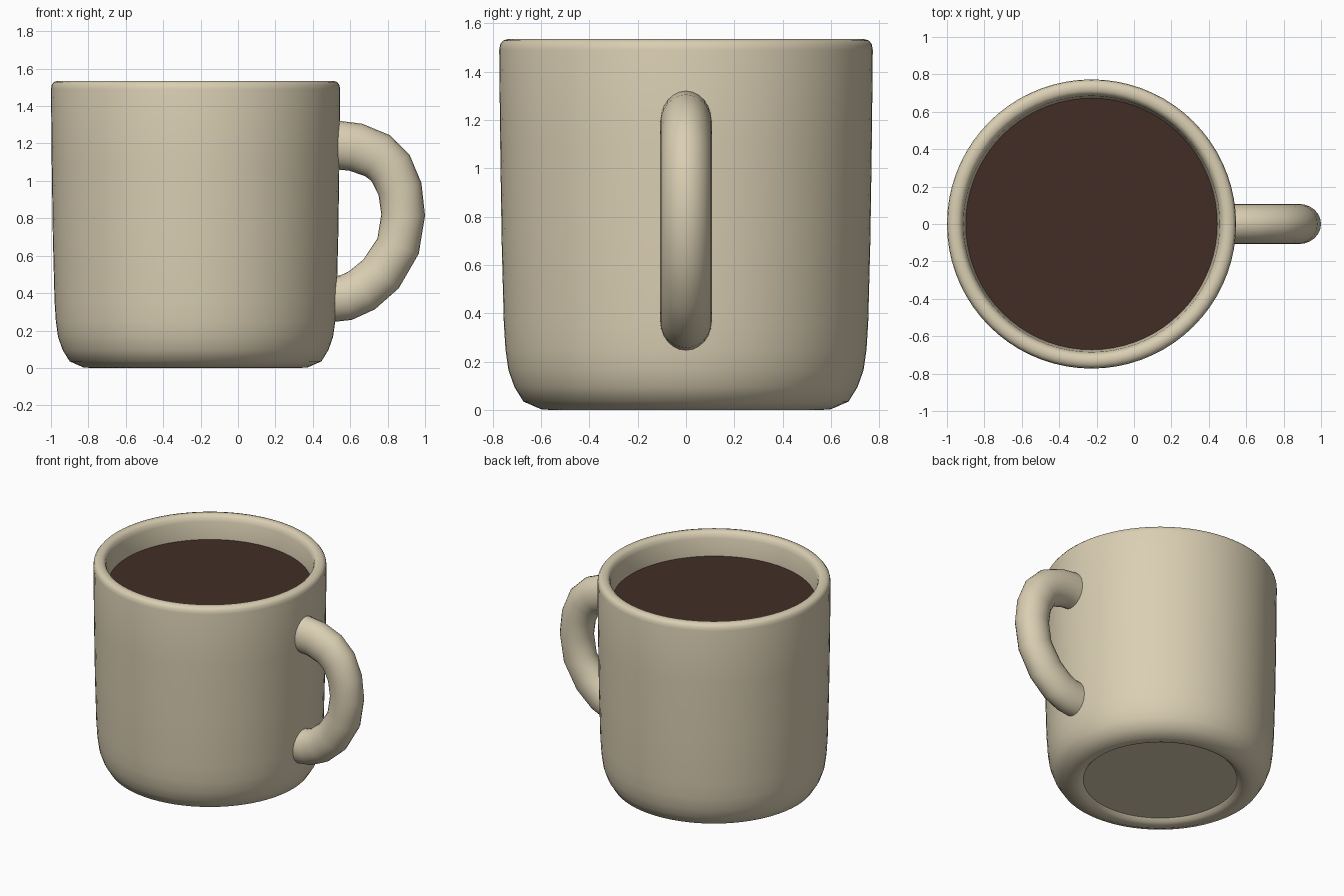
import bpy
import bmesh
import math
from mathutils import Vector

cube = bpy.data.objects.get("Cube")
if cube:
    bpy.data.objects.remove(cube, do_unlink=True)

CENTRE_X = -0.227
SIDES = 72


def make_material(name, colour):
    mat = bpy.data.materials.new(name)
    mat.use_nodes = True
    mat.diffuse_color = colour
    mat.node_tree.nodes["Principled BSDF"].inputs["Base Color"].default_value = colour
    return mat


def finish(name, bm, mat, angle=40):
    bmesh.ops.recalc_face_normals(bm, faces=bm.faces)
    mesh = bpy.data.meshes.new(name)
    bm.to_mesh(mesh)
    bm.free()
    mesh.materials.append(mat)
    obj = bpy.data.objects.new(name, mesh)
    bpy.context.collection.objects.link(obj)
    bpy.ops.object.select_all(action='DESELECT')
    bpy.context.view_layer.objects.active = obj
    obj.select_set(True)
    bpy.ops.object.shade_smooth_by_angle(angle=math.radians(angle))
    return obj


def skin(bm, rings):
    """Join consecutive rings with quads and cap both ends."""
    for a, b in zip(rings, rings[1:]):
        n = len(a)
        for i in range(n):
            j = (i + 1) % n
            bm.faces.new((a[i], a[j], b[j], b[i]))
    bm.faces.new(rings[0])
    bm.faces.new(rings[-1])


def lathe(name, profile, mat):
    bm = bmesh.new()
    turns = [math.tau * i / SIDES for i in range(SIDES)]
    rings = [[bm.verts.new((CENTRE_X + r * math.cos(t), r * math.sin(t), z))
              for t in turns] for r, z in profile]
    skin(bm, rings)
    return finish(name, bm, mat)


def sweep(name, path, half_width, mat, sides=24):
    """Oval tube along (x, z, half thickness) points in the y = 0 plane."""
    bm = bmesh.new()
    rings = []
    for i, (x, z, thick) in enumerate(path):
        before, after = path[max(i - 1, 0)], path[min(i + 1, len(path) - 1)]
        along = Vector((after[0] - before[0], 0, after[1] - before[1])).normalized()
        out = Vector((-along.z, 0, along.x))
        ring = []
        for k in range(sides):
            t = math.tau * k / sides
            p = Vector((x, 0, z)) + out * (thick * math.cos(t))
            p.y = half_width * math.sin(t)
            ring.append(bm.verts.new(p))
        rings.append(ring)
    skin(bm, rings)
    return finish(name, bm, mat)


stoneware = make_material("cream stoneware", (0.70, 0.62, 0.45, 1))
coffee = make_material("dark coffee", (0.055, 0.027, 0.019, 1))

# Mug body: recessed base, rounded foot, wall, soft rim, inner wall and floor
lathe("mug_body", [
    (0.51, 0.03), (0.53, 0.01), (0.56, 0.0), (0.60, 0.003), (0.673, 0.035),
    (0.71, 0.095), (0.735, 0.165), (0.747, 0.25), (0.754, 0.36),
    (0.763, 0.70), (0.769, 1.10), (0.773, 1.49), (0.769, 1.513),
    (0.757, 1.529), (0.735, 1.535), (0.712, 1.533), (0.695, 1.52),
    (0.685, 1.49), (0.672, 1.36), (0.665, 0.40), (0.62, 0.16), (0.52, 0.11),
], stoneware)

# Coffee surface
lathe("coffee", [(0.671, 1.355), (0.673, 1.365)], coffee)

# Handle: both ends are buried in the wall
sweep("handle", [
    (0.47, 1.19, 0.13), (0.545, 1.19, 0.13), (0.63, 1.18, 0.13),
    (0.745, 1.135, 0.128), (0.815, 1.07, 0.124), (0.866, 0.957, 0.119),
    (0.883, 0.818, 0.117), (0.856, 0.652, 0.118), (0.765, 0.503, 0.122),
    (0.663, 0.415, 0.123), (0.578, 0.376, 0.123), (0.47, 0.366, 0.124),
], 0.107, stoneware)
